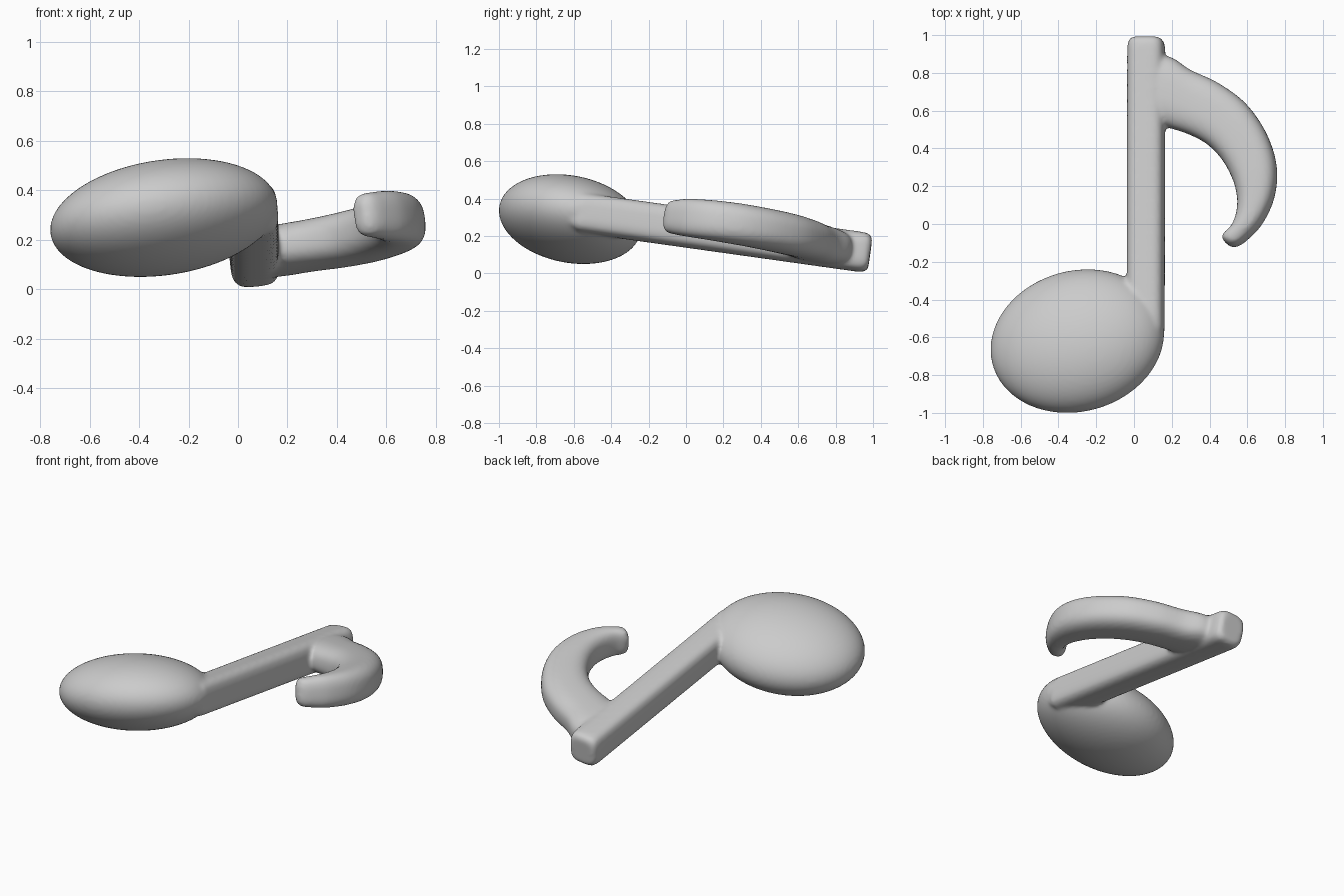
import bpy, bmesh, math
from mathutils import Vector, Matrix

if "Cube" in bpy.data.objects:
    bpy.data.objects.remove(bpy.data.objects["Cube"])

bm = bmesh.new()
TX, TY, Z0 = 0.10, -0.14, 0.239      # tilt of the plane the stem and flag lie in


def tilt(x, y, h):
    return Vector((x - TX * h, y - TY * h, Z0 + TX * x + TY * y + h))


def catmull(rows, steps):
    out = []
    for i in range(len(rows) - 1):
        p = [rows[max(0, min(len(rows) - 1, i + k))] for k in (-1, 0, 1, 2)]
        for s in range(steps):
            t = s / steps
            out.append([0.5 * (2 * b + (c - a) * t + (2 * a - 5 * b + 4 * c - d) * t * t
                               + (3 * b - a - 3 * c + d) * t ** 3) for a, b, c, d in zip(*p)])
    return out + [rows[-1]]


def loft(rows, power, n=32):
    """Each row: outer x, y, inner x, y, half thickness."""
    rings = []
    for ax, ay, bx, by, h in rows:
        ring = []
        for k in range(n):
            a = 2 * math.pi * k / n
            c, s = math.cos(a), math.sin(a)
            u = math.copysign(abs(c) ** (2 / power), c)
            v = math.copysign(abs(s) ** (2 / power), s)
            x = (ax + bx) / 2 + u * (ax - bx) / 2
            y = (ay + by) / 2 + u * (ay - by) / 2
            ring.append(bm.verts.new(tilt(x, y, v * h)))
        rings.append(ring)
    faces = [bm.faces.new(rings[0][::-1]), bm.faces.new(rings[-1])]
    for r, q in zip(rings, rings[1:]):
        for k in range(n):
            j = (k + 1) % n
            faces.append(bm.faces.new((r[k], r[j], q[j], q[k])))
    bmesh.ops.recalc_face_normals(bm, faces=faces)


# note head: ellipsoid tilted with the note
head = Matrix(((0.46, 0, 0, -0.30),
               (0.045, 0.378, 0, -0.62),
               (0.05, -0.052, 0.229, 0.29),
               (0, 0, 0, 1)))
bmesh.ops.create_uvsphere(bm, u_segments=64, v_segments=32, radius=1, matrix=head)

# stem: rounded square bar
stem = [(0.14, -0.62, -0.01, -0.62, 0.08), (0.16, -0.56, -0.035, -0.56, 0.104),
        (0.163, 0.93, -0.033, 0.93, 0.104), (0.158, 0.965, -0.028, 0.965, 0.1),
        (0.14, 0.985, -0.01, 0.985, 0.08)]
loft(stem, 3.6)

# flag: curved tapering hook
flag = [(0.05, 0.90, 0.05, 0.56, 0.095), (0.19, 0.885, 0.17, 0.515, 0.098),
        (0.30, 0.815, 0.29, 0.475, 0.1), (0.44, 0.75, 0.39, 0.42, 0.105),
        (0.58, 0.65, 0.47, 0.335, 0.108), (0.68, 0.52, 0.525, 0.23, 0.108),
        (0.74, 0.38, 0.545, 0.15, 0.108), (0.757, 0.25, 0.547, 0.09, 0.106),
        (0.735, 0.12, 0.535, 0.03, 0.103), (0.675, 0.0, 0.51, -0.02, 0.098),
        (0.60, -0.08, 0.48, -0.045, 0.09), (0.55, -0.115, 0.467, -0.07, 0.08),
        (0.51, -0.12, 0.475, -0.09, 0.045)]
loft(catmull(flag, 5), 2.7)

mesh = bpy.data.meshes.new("music_note")
bm.to_mesh(mesh)
bm.free()
note = bpy.data.objects.new("music_note", mesh)
bpy.context.collection.objects.link(note)

# fuse the parts into one softly blended body
remesh = note.modifiers.new("fuse", 'REMESH')
remesh.mode = 'VOXEL'
remesh.voxel_size = 0.012
remesh.use_smooth_shade = True
smooth = note.modifiers.new("blend", 'SMOOTH')
smooth.factor = 0.5
smooth.iterations = 8
